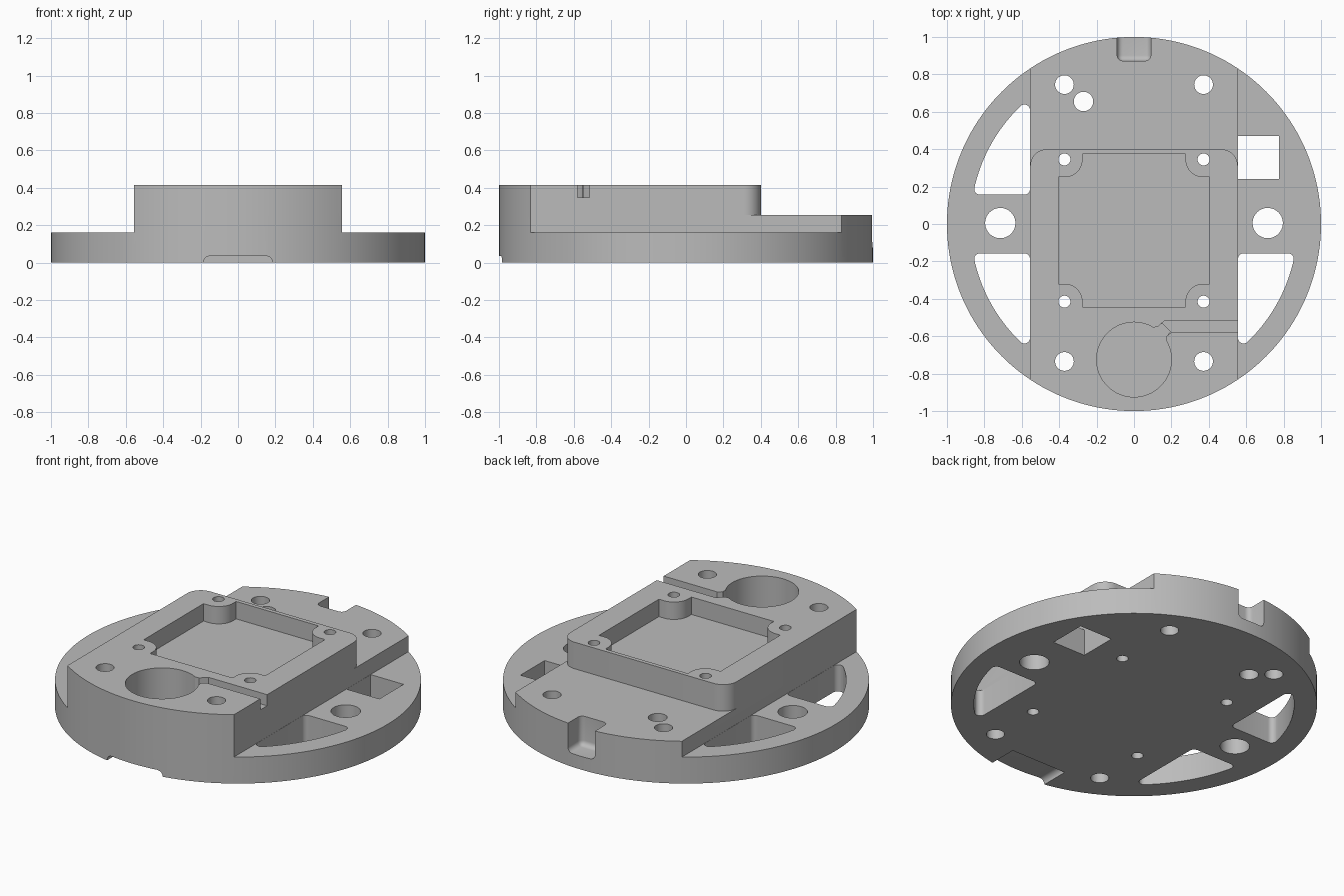
import bpy, bmesh, math

if "Cube" in bpy.data.objects:
    bpy.data.objects.remove(bpy.data.objects["Cube"])

grey = bpy.data.materials.new("plain grey")
grey.use_nodes = True
grey.diffuse_color = (0.5, 0.5, 0.5, 1)
grey.node_tree.nodes["Principled BSDF"].inputs["Base Color"].default_value = (0.5, 0.5, 0.5, 1)

HALF = 0.555      # half width of the raised centre strip
TOP = 0.415       # height of the tall block


def arc(cx, cy, r, a0, a1, steps=10):
    """Points on an arc, angles in degrees."""
    angles = [math.radians(a0 + (a1 - a0) * i / steps) for i in range(steps + 1)]
    return [(cx + r * math.cos(a), cy + r * math.sin(a)) for a in angles]


def circle(cx, cy, r, steps=40):
    return arc(cx, cy, r, 0, 360, steps)[:-1]


def rect(x0, y0, x1, y1):
    return [(x0, y0), (x1, y0), (x1, y1), (x0, y1)]


def make_object(name, bm):
    bmesh.ops.recalc_face_normals(bm, faces=bm.faces)
    mesh = bpy.data.meshes.new(name)
    bm.to_mesh(mesh)
    bm.free()
    mesh.materials.append(grey)
    obj = bpy.data.objects.new(name, mesh)
    bpy.context.collection.objects.link(obj)
    return obj


def prism(name, outline, z0, z1):
    bm = bmesh.new()
    base = bm.faces.new([bm.verts.new((x, y, z0)) for x, y in outline])
    new = bmesh.ops.extrude_face_region(bm, geom=[base])["geom"]
    for v in new:
        if isinstance(v, bmesh.types.BMVert):
            v.co.z = z1
    return make_object(name, bm)


def round_box(name, x0, y0, x1, y1, z0, z1, radius, axes):
    """Box whose edges along the given axes are rounded."""
    obj_bm = bmesh.new()
    bmesh.ops.create_cube(obj_bm, size=1)
    for v in obj_bm.verts:
        v.co.x = x1 if v.co.x > 0 else x0
        v.co.y = y1 if v.co.y > 0 else y0
        v.co.z = z1 if v.co.z > 0 else z0
    edges = [e for e in obj_bm.edges
             if any(abs(e.verts[0].co[a] - e.verts[1].co[a]) > 0.01 for a in axes)]
    bmesh.ops.bevel(obj_bm, geom=edges, offset=radius, segments=5, profile=0.5, affect='EDGES')
    return make_object(name, obj_bm)


body = prism("chassis_body", circle(0, 0, 1, 160), 0, TOP)


def cut(cutter):
    cutter.hide_render = True
    mod = body.modifiers.new(cutter.name, 'BOOLEAN')
    mod.operation = 'DIFFERENCE'
    mod.solver = 'EXACT'
    mod.object = cutter
    bpy.context.view_layer.objects.active = body
    bpy.ops.object.modifier_apply(modifier=mod.name)
    bpy.data.objects.remove(cutter)


# Lower side shelves
cut(prism("left_shelf", rect(HALF, -1.2, 1.2, 1.2), 0.16, 0.6))
cut(prism("right_shelf", rect(-1.2, -1.2, -HALF, 1.2), 0.16, 0.6))

# Back deck, leaving rounded corners on the tall block
r = 0.09
deck = [(-1.2, 1.2), (-1.2, 0.4 - r)]
deck += arc(-HALF + r, 0.4 - r, r, 180, 90) + arc(HALF - r, 0.4 - r, r, 90, 0)
deck += [(1.2, 0.4 - r), (1.2, 1.2)]
cut(prism("back_deck", deck, 0.255, 0.6))

# Square pocket with four corner bosses
pocket = []
for sx, sy in ((1, 1), (-1, 1), (-1, -1), (1, -1)):
    corner = [(0.405, 0.285)] + arc(0.37, 0.38, 0.095, 270, 180) + [(0.275, 0.41)]
    if sx * sy < 0:
        corner.reverse()
    pocket += [(sx * x, sy * y - 0.035) for x, y in corner]
cut(prism("square_pocket", pocket, 0.31, 0.6))

# Round well, its flared neck and the wire channel
cut(prism("round_well", circle(0, -0.725, 0.2, 64), 0.08, 0.6))
neck = [(0.05, -0.62), (0.075, -0.541), (0.1, -0.553), (0.125, -0.551),
        (0.15, -0.53), (0.195, -0.575), (0.174, -0.6), (0.174, -0.625),
        (0.187, -0.655), (0.1, -0.68)]
cut(prism("well_neck", neck, 0.08, 0.6))
channel = [(0.13, -0.547), (0.165, -0.515), (0.7, -0.515),
           (0.7, -0.58), (0.2, -0.58), (0.177, -0.597)]
cut(prism("wire_channel", channel, 0.348, 0.6))

# Curved windows through the shelves
X0, Y0, R, r = HALF + 0.001, 0.157, 0.875, 0.03
cx, cy = X0 + r, Y0 + r
far_x, far_y = math.sqrt((R - r) ** 2 - cy ** 2), math.sqrt((R - r) ** 2 - cx ** 2)
a0, a1 = math.degrees(math.atan2(cy, far_x)), math.degrees(math.atan2(far_y, cx))
window = arc(cx, cy, r, 180, 270, 6) + arc(far_x, cy, r, -90, a0, 8)
window += arc(0, 0, R, a0, a1, 24)[1:-1] + arc(cx, far_y, r, a1, 180, 8)
for sx, sy in ((-1, 1), (-1, -1), (1, -1)):
    cut(prism("window", [(sx * x, sy * y) for x, y in window], -0.2, 0.3))

# Square hole in the left shelf
cut(prism("square_hole", rect(X0, 0.24, 0.775, 0.47), -0.2, 0.3))

# Drilled through holes
holes = [(-0.27, 0.655, 0.052)]
for s in (-1, 1):
    holes += [(s * 0.372, 0.745, 0.05), (s * 0.372, -0.735, 0.05), (s * 0.715, 0.005, 0.081),
              (s * 0.372, 0.345, 0.032), (s * 0.372, -0.415, 0.032)]
for x, y, radius in holes:
    cut(prism("hole", circle(x, y, radius), -0.2, 0.6))

# Rounded notch at the back rim and shallow recess under the front rim
cut(round_box("back_notch", -0.09, 0.872, 0.09, 1.3, 0.08, 0.6, 0.03, (0, 1, 2)))
cut(round_box("front_recess", -0.185, -1.3, 0.185, -0.81, -0.2, 0.035, 0.034, (1,)))

# Smooth round walls, sharp machined edges
bpy.ops.object.select_all(action='DESELECT')
body.select_set(True)
bpy.context.view_layer.objects.active = body
bpy.ops.object.shade_smooth_by_angle(angle=math.radians(30))
